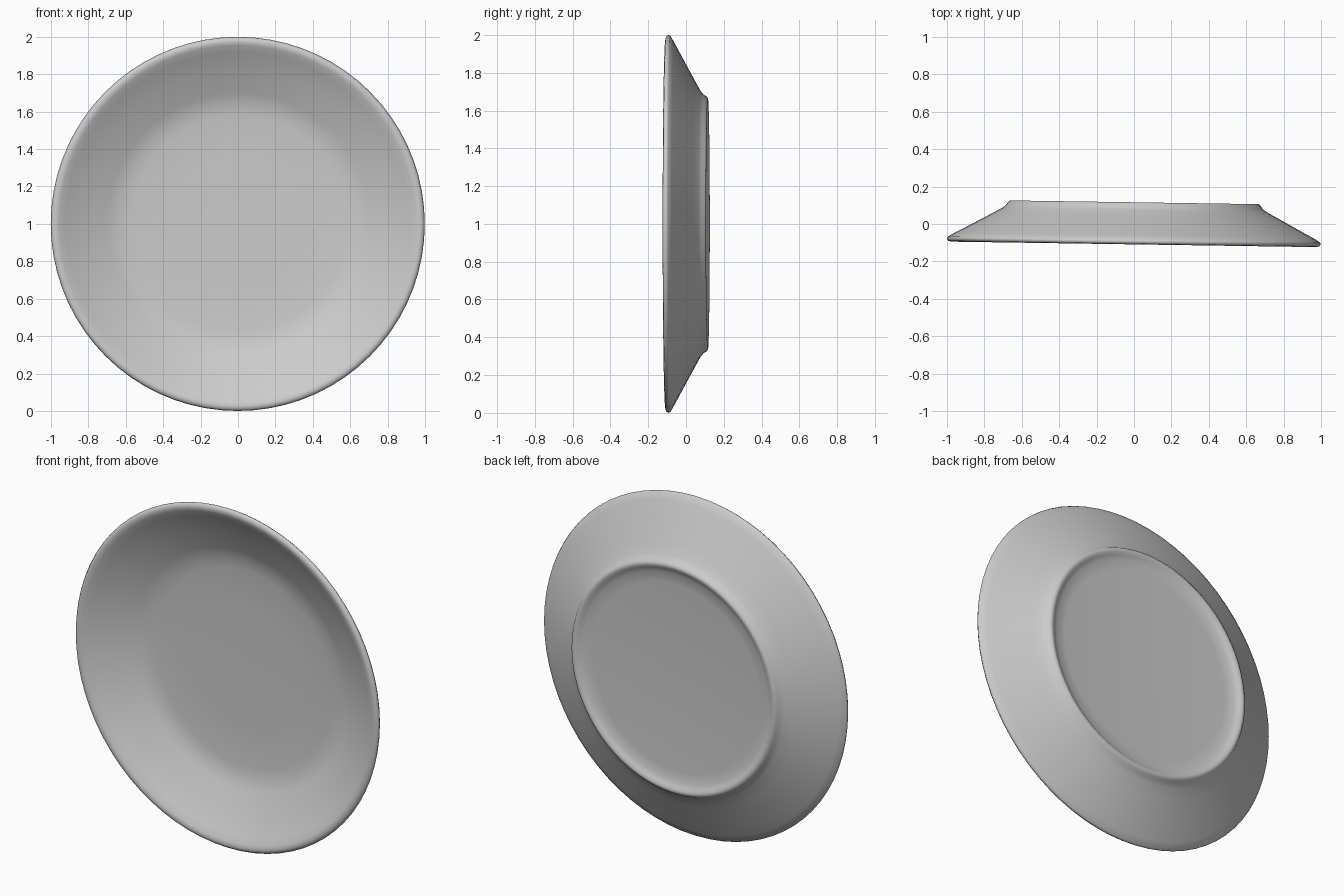
import bpy, bmesh, math
from mathutils import Matrix

if "Cube" in bpy.data.objects:
    bpy.data.objects.remove(bpy.data.objects["Cube"])

SEGMENTS = 72

# Closed plate section as (radius, depth): front floor, wall, rim, back, foot ring, recess
profile = [
    (0.0, 0.062), (0.35, 0.062), (0.58, 0.058), (0.65, 0.048), (0.70, 0.028),
    (0.82, -0.030), (0.92, -0.080), (0.955, -0.103), (0.975, -0.109),
    (0.992, -0.105), (1.0, -0.093), (0.994, -0.082), (0.96, -0.062),
    (0.90, -0.030), (0.83, 0.008), (0.76, 0.046), (0.705, 0.076),
    (0.685, 0.092), (0.675, 0.108), (0.664, 0.116), (0.650, 0.116),
    (0.635, 0.106), (0.61, 0.095), (0.55, 0.090), (0.0, 0.088),
]

# Plate: spin the section about the y axis
bm = bmesh.new()
verts = [bm.verts.new((r, y, 0)) for r, y in profile]
edges = [bm.edges.new(pair) for pair in zip(verts, verts[1:])]
bmesh.ops.spin(bm, geom=verts + edges, cent=(0, 0, 0), axis=(0, 1, 0),
               angle=math.tau, steps=SEGMENTS, use_merge=False)
bmesh.ops.remove_doubles(bm, verts=bm.verts, dist=0.0005)
bmesh.ops.recalc_face_normals(bm, faces=bm.faces)

# Slight turn about the vertical, then stand the plate on the ground
bm.transform(Matrix.Translation((0, 0, 1)) @ Matrix.Rotation(-0.015, 4, 'Z'))

mesh = bpy.data.meshes.new("plate")
bm.to_mesh(mesh)
bm.free()
plate = bpy.data.objects.new("plate", mesh)
bpy.context.collection.objects.link(plate)
for poly in mesh.polygons:
    poly.use_smooth = True
